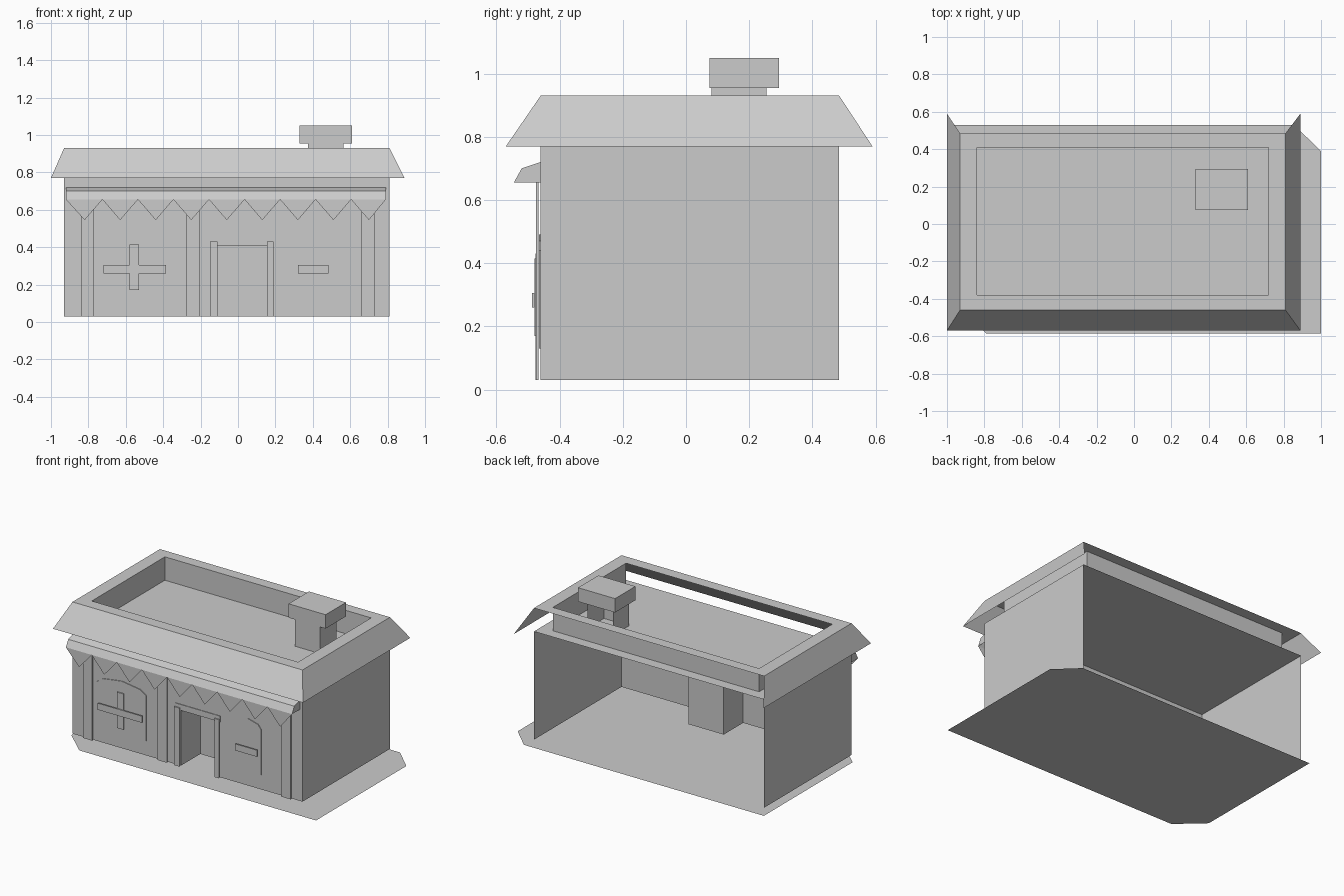
import bpy
import bmesh
from mathutils import Vector

default_cube = bpy.data.objects.get("Cube")
if default_cube:
    bpy.data.objects.remove(default_cube, do_unlink=True)

plaster = bpy.data.materials.new("plain grey")
plaster.use_nodes = True
GREY = (0.6, 0.6, 0.6, 1)
plaster.diffuse_color = GREY
plaster.node_tree.nodes["Principled BSDF"].inputs["Base Color"].default_value = GREY


def finish(name, bm):
    mesh = bpy.data.meshes.new(name)
    bm.to_mesh(mesh)
    bm.free()
    mesh.materials.append(plaster)
    obj = bpy.data.objects.new(name, mesh)
    bpy.context.collection.objects.link(obj)
    return obj


def add_face(bm, points, facing):
    """Add one polygon, turned so that it looks along facing."""
    face = bm.faces.new([bm.verts.new(p) for p in points])
    face.normal_update()
    if face.normal.dot(Vector(facing)) < 0:
        face.normal_flip()
    return face


def sheet(name, points, facing):
    bm = bmesh.new()
    add_face(bm, points, facing)
    return finish(name, bm)


def shell(name, x, y, z, sides, inward=False):
    """Box made only of the listed sides."""
    bm = bmesh.new()
    spans = (x, y, z)
    for side in sides:
        axis = "xyz".index(side[1])
        positive = side[0] == "+"
        u, v = [a for a in range(3) if a != axis]
        points = []
        for i, j in ((0, 0), (1, 0), (1, 1), (0, 1)):
            p = [0, 0, 0]
            p[axis] = spans[axis][positive]
            p[u], p[v] = spans[u][i], spans[v][j]
            points.append(p)
        facing = [0, 0, 0]
        facing[axis] = (1 if positive else -1) * (-1 if inward else 1)
        add_face(bm, points, facing)
    bmesh.ops.remove_doubles(bm, verts=bm.verts, dist=0.0001)
    return finish(name, bm)


def plate(name, outline, front, depth=0.008):
    """Thin facade piece: an x-z outline given depth towards the wall."""
    bm = bmesh.new()
    face = add_face(bm, [(px, front, pz) for px, pz in outline], (0, -1, 0))
    out = bmesh.ops.extrude_face_region(bm, geom=[face], use_keep_orig=True)
    moved = [g for g in out["geom"] if isinstance(g, bmesh.types.BMVert)]
    bmesh.ops.translate(bm, verts=moved, vec=(0, depth, 0))
    bmesh.ops.recalc_face_normals(bm, faces=bm.faces)
    return finish(name, bm)


def rect(x0, x1, z0, z1):
    return [(x0, z0), (x1, z0), (x1, z1), (x0, z1)]


# Main dimensions
LEFT, RIGHT = 0.81, -0.93
FRONT, BACK = -0.46, 0.485
BASE, EAVE, RIM = 0.03, 0.77, 0.93
DOOR_R, DOOR_L, DOOR_TOP = -0.11, 0.155, 0.41

# Ground slab with two clipped corners
ground = [(1, -0.585), (1, 0.39), (0.855, 0.53), (-0.96, 0.53), (-0.96, -0.43), (-0.79, -0.585)]
sheet("ground", [(x, y, 0) for x, y in ground], (0, 0, 1))

# House body, open at the back, with a doorway in the front wall
shell("side_walls_and_ceiling", (RIGHT, LEFT), (FRONT, BACK), (BASE, EAVE), ("-x", "+x", "+z"))
front_outline = [(RIGHT, BASE), (DOOR_R, BASE), (DOOR_R, DOOR_TOP), (DOOR_L, DOOR_TOP),
                 (DOOR_L, BASE), (LEFT, BASE), (LEFT, EAVE), (RIGHT, EAVE)]
sheet("front_wall", [(x, FRONT, z) for x, z in front_outline], (0, -1, 0))
shell("door_recess", (DOOR_R, DOOR_L), (FRONT, -0.25), (BASE, DOOR_TOP),
      ("-x", "+x", "+y", "+z"), inward=True)

# Roof skirt: sloping faces on the front and both sides
rim_loop = [(RIGHT, BACK), (RIGHT, FRONT), (LEFT, FRONT), (LEFT, BACK)]
eave_loop = [(-1, 0.59), (-1, -0.57), (0.89, -0.57), (0.89, 0.59)]
bm = bmesh.new()
for i, facing in enumerate(((-1, 0, 0), (0, -1, 0), (1, 0, 0))):
    add_face(bm, [(*rim_loop[i], RIM), (*rim_loop[i + 1], RIM),
                  (*eave_loop[i + 1], EAVE), (*eave_loop[i], EAVE)], facing)
finish("roof_skirt", bm)

# Flat roof rim and the parapet inside it
IN_X, IN_Y = (-0.84, 0.72), (-0.38, 0.41)
inner_loop = [(IN_X[0], IN_Y[1]), (IN_X[0], IN_Y[0]), (IN_X[1], IN_Y[0]), (IN_X[1], IN_Y[1])]
bm = bmesh.new()
for i in range(4):
    j = (i + 1) % 4
    add_face(bm, [(*rim_loop[i], RIM), (*rim_loop[j], RIM),
                  (*inner_loop[j], RIM), (*inner_loop[i], RIM)], (0, 0, 1))
finish("roof_rim", bm)
shell("parapet", IN_X, IN_Y, (EAVE, RIM), ("-x", "+x", "+y"), inward=True)

# Chimney, its stem open at the back
shell("chimney_stem", (0.375, 0.565), (0.08, 0.255), (EAVE, 0.955), ("-x", "+x", "-y"))
shell("chimney_cap", (0.33, 0.61), (0.075, 0.295), (0.955, 1.05),
      ("-x", "+x", "-y", "+y", "-z", "+z"))

# Awning canopy
A_RIGHT, A_LEFT = -0.92, 0.79
profile = [(FRONT, 0.72), (-0.52, 0.7), (-0.545, 0.655)]
bm = bmesh.new()
for (y0, z0), (y1, z1) in zip(profile, profile[1:]):
    add_face(bm, [(A_RIGHT, y0, z0), (A_LEFT, y0, z0), (A_LEFT, y1, z1), (A_RIGHT, y1, z1)],
             (0, -1, 1))
for x, side in ((A_RIGHT, -1), (A_LEFT, 1)):
    add_face(bm, [(x, y, z) for y, z in profile + [(FRONT, 0.655)]], (side, 0, 0))
bmesh.ops.remove_doubles(bm, verts=bm.verts, dist=0.0001)
finish("awning", bm)

# Zigzag valance hanging from the awning
TEETH, STEP = 9, 0.19
bm = bmesh.new()
for i in range(TEETH):
    tip = -0.82 + i * STEP
    start = A_RIGHT if i == 0 else tip - STEP / 2
    end = A_LEFT if i == TEETH - 1 else tip + STEP / 2
    add_face(bm, [(start, -0.545, 0.655), (tip, -0.545, 0.545), (end, -0.545, 0.655)], (0, -1, 0))
finish("awning_valance", bm)

# Facade pillars
for i, x in enumerate((-0.84, -0.275, 0.66)):
    plate(f"pillar_{i}", rect(x, x + 0.07, BASE, 0.66), -0.475)

# Door frame
plate("door_jamb_right", rect(-0.15, DOOR_R, BASE, 0.43), -0.477)
plate("door_jamb_left", rect(DOOR_L, 0.19, BASE, 0.43), -0.477)
plate("door_lintel", rect(-0.15, 0.19, DOOR_TOP, 0.45), -0.464, 0.004)


# Arched windows with glazing bars
def window(name, x0, x1):
    w = x1 - x0
    mid = (x0 + x1) / 2
    arch = [(x0, 0.13), (x1, 0.13), (x1, 0.44), (x1 - w * 0.12, 0.47), (mid, 0.49),
            (x0 + w * 0.12, 0.47), (x0, 0.44)]
    plate(name, arch, -0.465, 0.005)
    plate(name + "_crossbar", rect(x0 + 0.02, x1 - 0.015, 0.26, 0.305), -0.488)


window("wide_window", -0.74, -0.37)
plate("wide_window_upright", rect(-0.58, -0.53, 0.17, 0.415), -0.48)
window("narrow_window", 0.3, 0.5)
